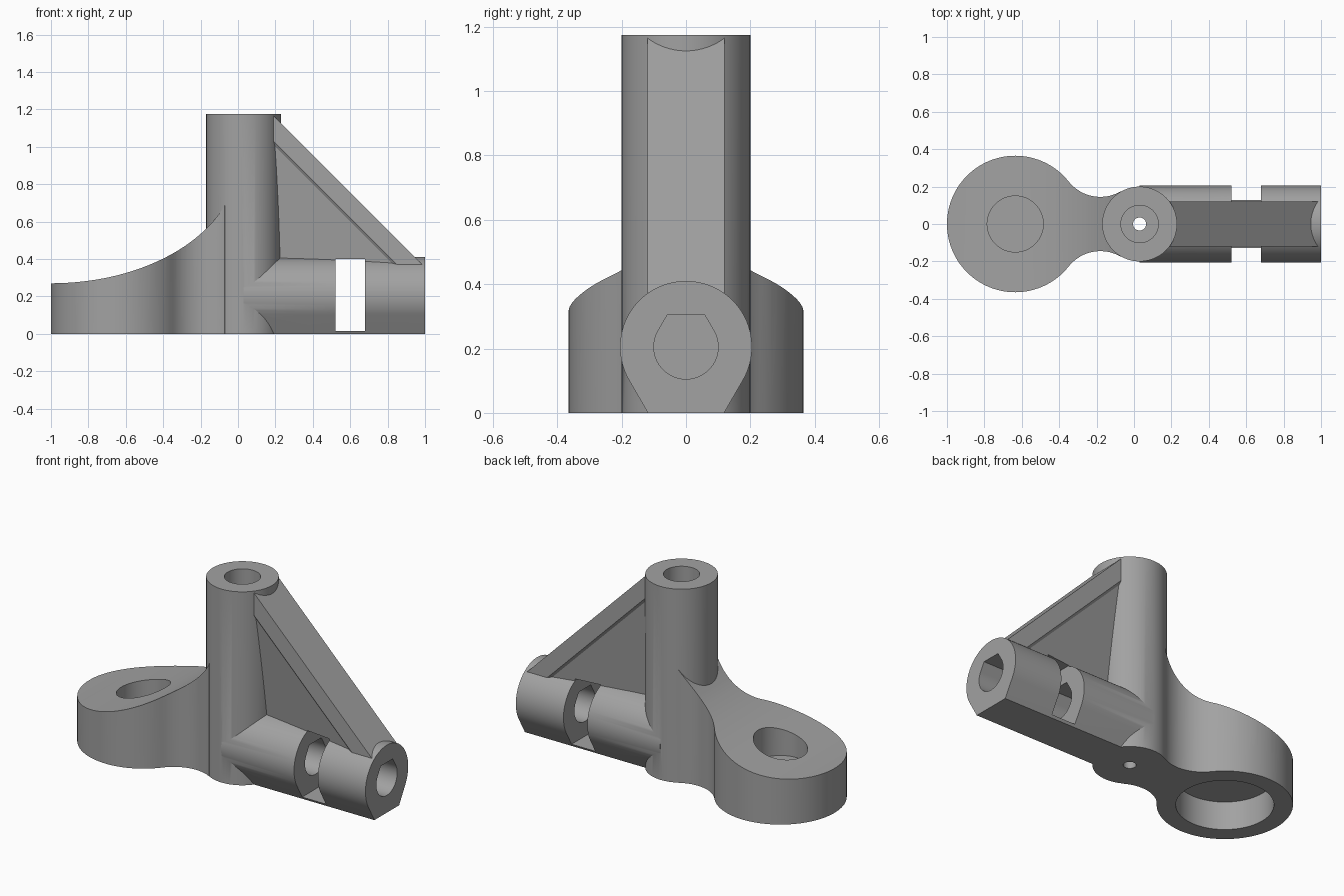
import bpy, bmesh, math
from mathutils import Vector

if "Cube" in bpy.data.objects:
    bpy.data.objects.remove(bpy.data.objects["Cube"])

POST_X, RING_X, AXIS_Z = 0.03, -0.635, 0.205

grey = bpy.data.materials.new("plain grey")
grey.diffuse_color = (0.36, 0.36, 0.36, 1)
grey.use_nodes = True
grey.node_tree.nodes["Principled BSDF"].inputs["Base Color"].default_value = grey.diffuse_color


def prism(name, pts, place, depth):
    """Extrude a 2D outline; place maps (u, v) to a 3D point."""
    bm = bmesh.new()
    face = bm.faces.new([bm.verts.new(place(u, v)) for u, v in pts])
    out = bmesh.ops.extrude_face_region(bm, geom=[face])
    bmesh.ops.translate(bm, vec=Vector(depth),
                        verts=[g for g in out["geom"] if isinstance(g, bmesh.types.BMVert)])
    bmesh.ops.recalc_face_normals(bm, faces=bm.faces)
    mesh = bpy.data.meshes.new(name)
    bm.to_mesh(mesh)
    bm.free()
    mesh.materials.append(grey)
    ob = bpy.data.objects.new(name, mesh)
    bpy.context.collection.objects.link(ob)
    return ob


def arc(cx, cy, r, a0, a1, n):
    return [(cx + r * math.cos(math.radians(a0 + (a1 - a0) * i / n)),
             cy + r * math.sin(math.radians(a0 + (a1 - a0) * i / n))) for i in range(n + 1)]


def upright(name, x, r, z0, z1, n=96):
    return prism(name, arc(x, 0, r, 0, 360, n)[:-1], lambda u, v: (u, v, z0), (0, 0, z1 - z0))


def box(name, x0, x1, y, z0, z1):
    return prism(name, [(x0, -y), (x1, -y), (x1, y), (x0, y)],
                 lambda u, v: (u, v, z0), (0, 0, z1 - z0))


def combine(target, tool, operation):
    """Apply one boolean step and discard the tool."""
    mod = target.modifiers.new("step", "BOOLEAN")
    mod.operation, mod.object, mod.solver = operation, tool, "EXACT"
    graph = bpy.context.evaluated_depsgraph_get()
    mesh = bpy.data.meshes.new_from_object(target.evaluated_get(graph))
    target.modifiers.clear()
    target.data = mesh
    bpy.data.objects.remove(tool)


# Lug: round end with filleted neck running into the post
R = 0.215
fx, fy = -0.18, 0.36
a_ring = math.degrees(math.atan2(fy, fx - RING_X))
a_post = math.degrees(math.atan2(-fy, POST_X - fx))
ring = arc(RING_X, 0, 0.365, a_ring, 360 - a_ring, 72)
fillet = arc(fx, -fy, R, 180 - a_ring, -a_post, 20)
outline = ring + fillet[1:] + [(0.03, -0.12), (0.03, 0.12)]
outline += [(x, -y) for x, y in reversed(fillet[1:])]
bracket = prism("bracket", outline, lambda u, v: (u, v, 0), (0, 0, 0.9))

# Elliptical sweep of the lug's upper surface
sweep = [(-1 + 1.0 * math.sin(t), 0.93 - 0.66 * math.cos(t))
         for t in [math.radians(80) * i / 40 for i in range(41)]]
sweep = [(-1.2, 0.27)] + sweep + [(0.1, sweep[-1][1]), (0.1, 1.2), (-1.2, 1.2)]
combine(bracket, prism("sweep_cutter", sweep, lambda u, v: (u, -0.6, v), (0, 1.2, 0)), "DIFFERENCE")

# Post
combine(bracket, upright("post", POST_X, 0.2, 0, 1.175), "UNION")

# Horizontal arm: round above, flat-bottomed below
foot = 0.205 * math.tan(math.radians(30))
arm = arc(0, AXIS_Z, 0.205, -30, 210, 64) + [(-foot, 0), (foot, 0)]
combine(bracket, prism("arm", arm, lambda u, v: (POST_X, u, v), (1 - POST_X, 0, 0)), "UNION")

# Diagonal brace: flange with a tapering web, as one section swept at 45 degrees
half = [(0.45, 0.025), (1.20, 0.109), (1.22, 0.12), (1.355, 0.12)]
section = half + [(s, -y) for s, y in reversed(half)]
brace = prism("brace", section, lambda s, y: (s / 2 - 0.8, y, s / 2 + 0.8), (1.6, 0, -1.6))
combine(brace, box("brace_limits", 0.15, 0.99, 0.3, 0.345, 1.17), "INTERSECT")
combine(bracket, brace, "UNION")

# Slot across the arm
combine(bracket, box("slot_cutter", 0.52, 0.68, 0.4, 0.015, 0.40), "DIFFERENCE")

# Arm bore with flattened top
top = 0.1 * math.tan(math.radians(30))
bore = arc(0, AXIS_Z, 0.1, 150, 390, 48) + [(top, AXIS_Z + 0.1), (-top, AXIS_Z + 0.1)]
combine(bracket, prism("arm_bore", bore, lambda u, v: (0.3, u, v), (0.8, 0, 0)), "DIFFERENCE")

# Post bore, its drain hole, and the recesses above and below the lug
for name, x, r, z0, z1, n in [("post_bore", POST_X, 0.1, 0.2, 1.3, 64),
                              ("drain_hole", POST_X, 0.035, -0.1, 0.3, 32),
                              ("lug_recess", RING_X, 0.15, 0.18, 0.8, 64),
                              ("lug_counterbore", RING_X, 0.263, -0.1, 0.17, 80)]:
    combine(bracket, upright(name, x, r, z0, z1, n), "DIFFERENCE")

# Smooth curved walls, keep crisp edges
bpy.context.view_layer.objects.active = bracket
bracket.select_set(True)
bpy.ops.object.shade_smooth_by_angle(angle=math.radians(25))
